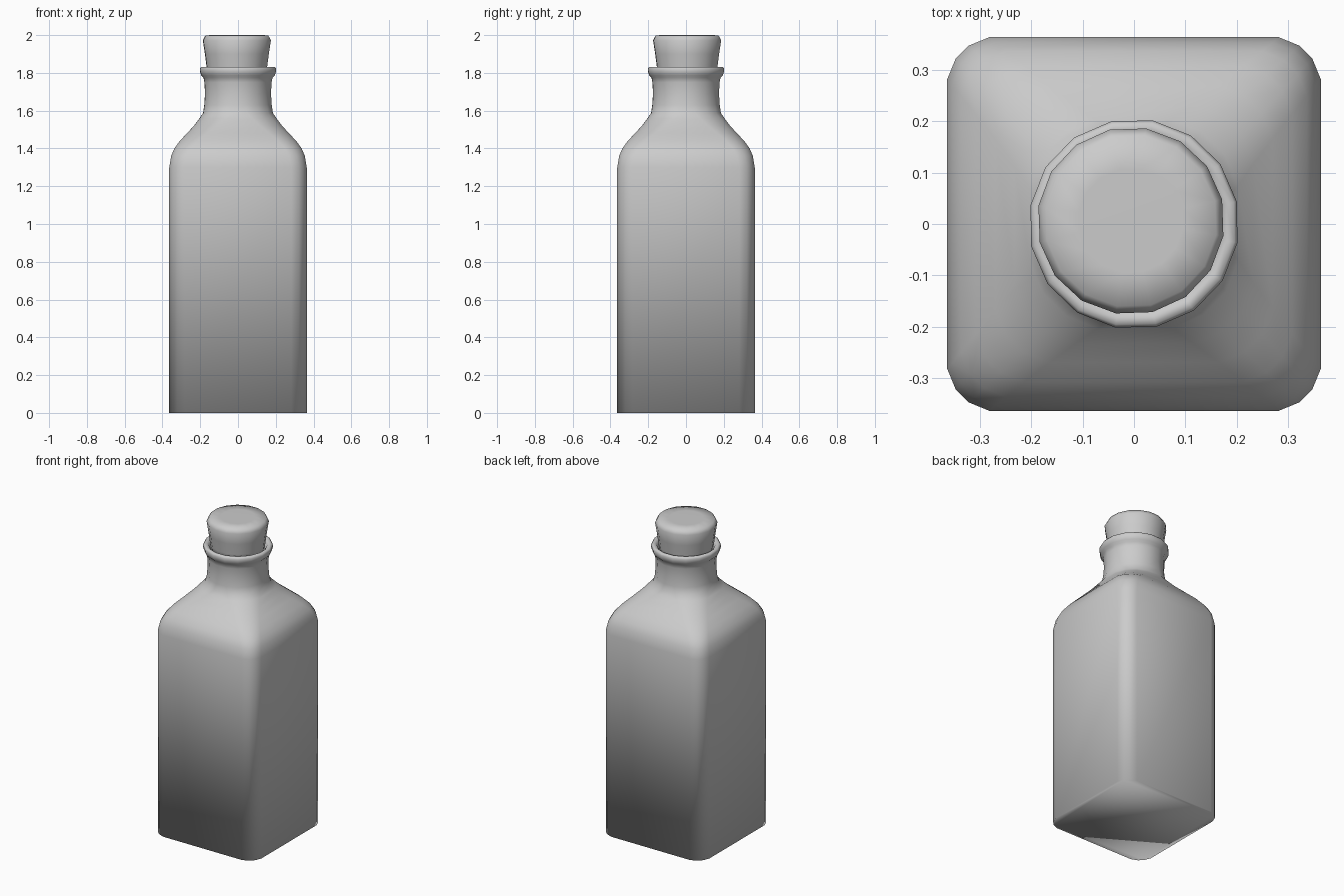
import bpy, bmesh, math

if "Cube" in bpy.data.objects:
    bpy.data.objects.remove(bpy.data.objects["Cube"])

N = 16
# unit rounded square: four points per corner, matched to a 16-sided circle
A, B, C = 0.775, 0.885, 0.955
CORNER = [(1, A), (C, B), (B, C), (A, 1)]


def outline(r, blend, z, cx=0.0, cy=0.0, turn=0.0):
    """Ring of 16 points; blend 0 = rounded square, 1 = circle."""
    pts = []
    for i in range(N):
        a = math.radians(11.25 + 22.5 * i + turn)
        x, y = CORNER[i % 4]
        for _ in range(i // 4):
            x, y = -y, x
        px = x * (1 - blend) + 1.02 * math.cos(a) * blend
        py = y * (1 - blend) + 1.02 * math.sin(a) * blend
        pts.append((cx + r * px, cy + r * py, z))
    return pts


def loft(name, rings, cap_start=False, cap_end=False):
    bm = bmesh.new()
    loops = [[bm.verts.new(p) for p in ring] for ring in rings]
    for lo, hi in zip(loops, loops[1:]):
        for i in range(N):
            j = (i + 1) % N
            bm.faces.new((lo[i], lo[j], hi[j], hi[i]))
    if cap_start:
        bm.faces.new(loops[0])
    if cap_end:
        bm.faces.new(loops[-1])
    bmesh.ops.recalc_face_normals(bm, faces=bm.faces)
    # everything is smooth, including the cap rims
    for f in bm.faces:
        f.smooth = True
    mesh = bpy.data.meshes.new(name)
    bm.to_mesh(mesh)
    bm.free()
    ob = bpy.data.objects.new(name, mesh)
    bpy.context.collection.objects.link(ob)
    return ob


# bottle: flat base, square body, shoulder, round neck, lip (z, radius, blend)
profile = [
    (0.0, 0.364, 0), (1.30, 0.364, 0), (1.36, 0.354, 0.02),
    (1.40, 0.337, 0.06), (1.44, 0.308, 0.14), (1.48, 0.270, 0.28),
    (1.52, 0.233, 0.48), (1.56, 0.203, 0.72), (1.588, 0.184, 0.9),
    (1.63, 0.178, 0.98), (1.69, 0.174, 1), (1.75, 0.177, 1),
    (1.775, 0.182, 1), (1.787, 0.194, 1), (1.805, 0.200, 1),
    (1.822, 0.201, 1), (1.832, 0.195, 1), (1.832, 0.180, 1),
    (1.822, 0.168, 1), (1.79, 0.158, 1),
]
loft("bottle", [outline(r, b, z, turn=1.0 * b) for z, r, b in profile],
     cap_start=True)

# tapered stopper, sitting slightly off centre
stopper = [(1.78, 0.152), (1.83, 0.159), (1.90, 0.168), (1.972, 0.179),
           (1.999, 0.165)]
loft("stopper", [outline(r, 1, z, -0.006, 0.006, 2.0) for z, r in stopper]
     + [outline(0.10, 1, 2.0, -0.006, 0.006, 2.0)],
     cap_start=True, cap_end=True)
